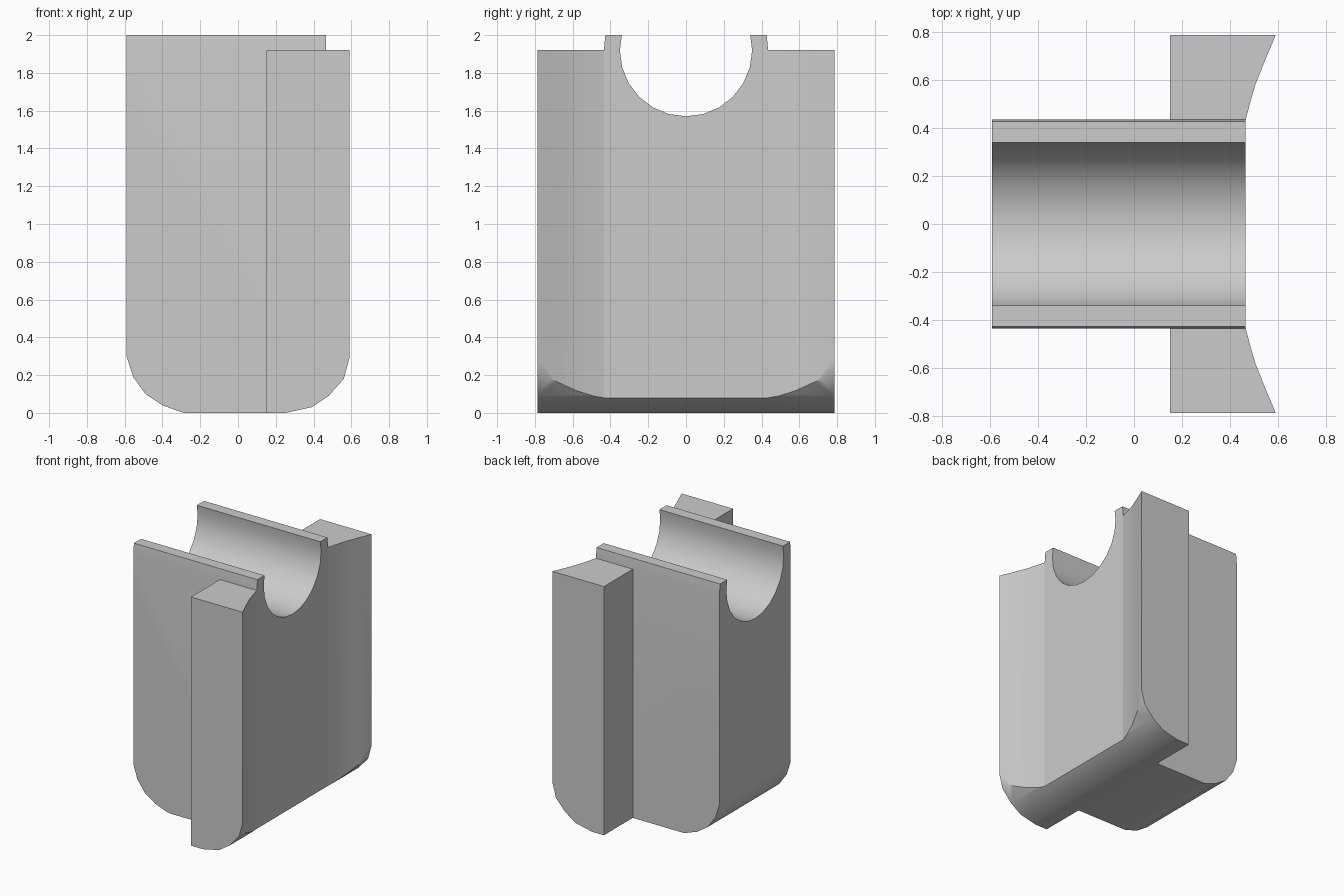
import bpy, bmesh
from math import sin, cos, radians
from mathutils import Vector

cube = bpy.data.objects.get("Cube")
if cube:
    bpy.data.objects.remove(cube)

grey = bpy.data.materials.new("plain grey")
grey.use_nodes = True
colour = (0.6, 0.6, 0.6, 1)
grey.diffuse_color = colour
grey.node_tree.nodes["Principled BSDF"].inputs["Base Color"].default_value = colour


def prism(name, points, direction):
    """Extrude a closed outline along a vector."""
    bm = bmesh.new()
    face = bm.faces.new([bm.verts.new(p) for p in points])
    new = bmesh.ops.extrude_face_region(bm, geom=[face])["geom"]
    verts = [v for v in new if isinstance(v, bmesh.types.BMVert)]
    bmesh.ops.translate(bm, verts=verts, vec=Vector(direction))
    bmesh.ops.recalc_face_normals(bm, faces=bm.faces)
    mesh = bpy.data.meshes.new(name)
    bm.to_mesh(mesh)
    bm.free()
    mesh.materials.append(grey)
    obj = bpy.data.objects.new(name, mesh)
    bpy.context.collection.objects.link(obj)
    return obj


# Rounded side profile that trims the bottom edges of every part
side = [(-0.59, 2.2), (-0.59, 0.30), (-0.555, 0.19), (-0.49, 0.10), (-0.40, 0.04),
        (-0.30, 0.004), (-0.28, 0), (0.25, 0), (0.27, 0.004), (0.39, 0.03),
        (0.48, 0.09), (0.56, 0.18), (0.59, 0.29), (0.59, 2.2)]
trim = prism("rounding_helper", [(x, -1, z) for x, z in side], (0, 2, 0))
trim.hide_render = True

# Central block with a round channel and thin lips along its top
half, radius, level = 0.435, 0.35, 1.92
section = [(-half, 0), (half, 0), (half, level), (0.427, 2), (0.34, 2)]
section += [(radius * cos(radians(a)), level - radius * sin(radians(a)))
            for a in range(0, 181, 15)]
section += [(-0.34, 2), (-0.427, 2), (-half, level)]
block = prism("channel_block", [(-0.59, y, z) for y, z in section], (1.055, 0, 0))

# Side flanges with a concave outer face
plan = [(0.15, half), (0.465, half), (0.482, 0.50), (0.505, 0.58),
        (0.547, 0.685), (0.59, 0.787), (0.15, 0.787)]
parts = [block]
for name, s in (("front_flange", -1), ("back_flange", 1)):
    parts.append(prism(name, [(x, s * y, 0) for x, y in plan], (0, 0, level)))

# Trim the parts and smooth their curved faces
for obj in parts:
    cut = obj.modifiers.new("Rounding", "BOOLEAN")
    cut.operation, cut.solver, cut.object = "INTERSECT", "EXACT", trim
    bpy.ops.object.select_all(action="DESELECT")
    obj.select_set(True)
    bpy.context.view_layer.objects.active = obj
    bpy.ops.object.modifier_apply(modifier=cut.name)
    bpy.ops.object.shade_smooth_by_angle(angle=radians(32))

bpy.data.objects.remove(trim)
